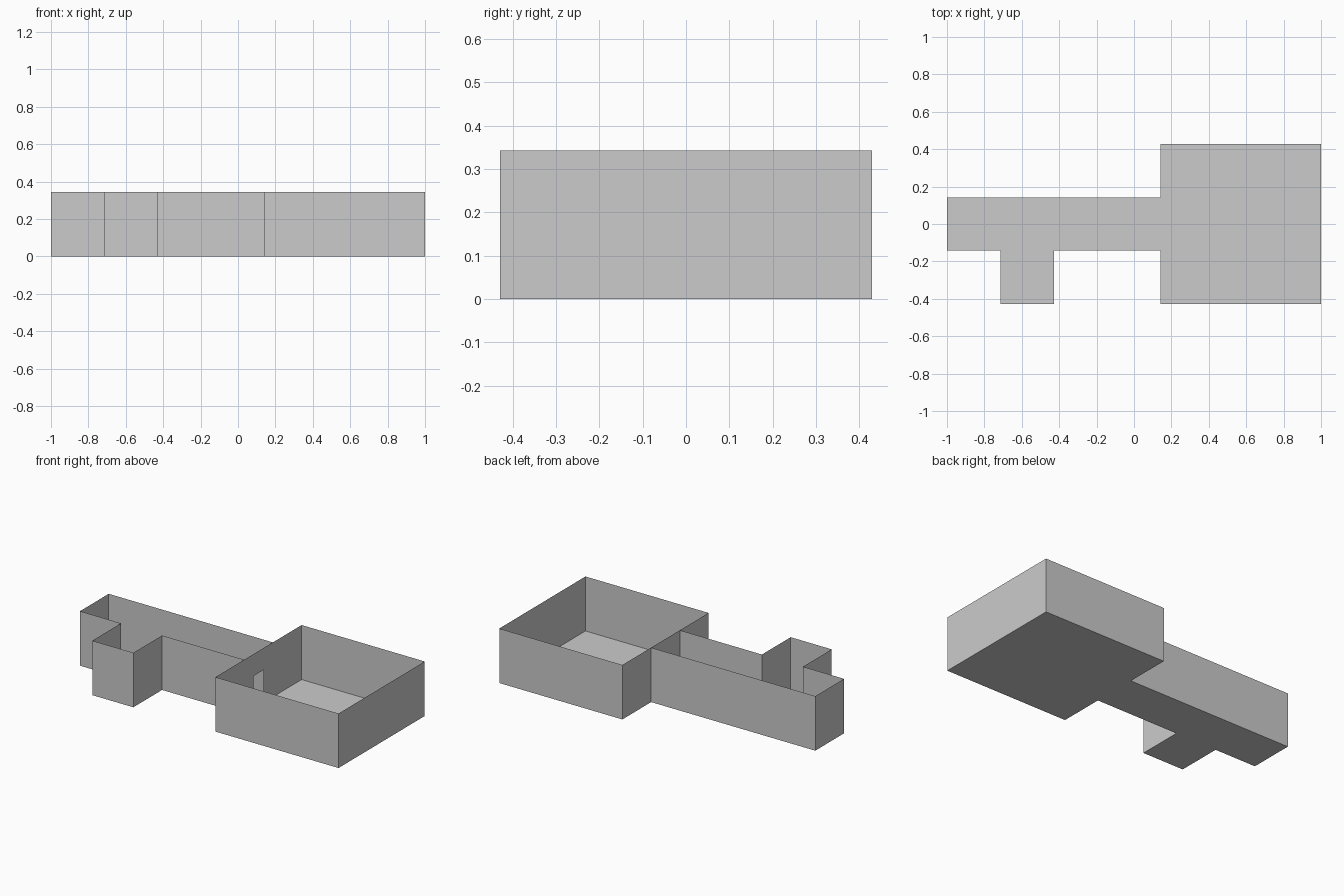
import bpy, bmesh

if "Cube" in bpy.data.objects:
    bpy.data.objects.remove(bpy.data.objects["Cube"])

U = 1 / 7            # one plan module
H = 2.4 * U          # wall height
DOOR_W, DOOR_H = 0.10, 0.205


def finish(name, bm):
    mesh = bpy.data.meshes.new(name)
    bm.to_mesh(mesh)
    bm.free()
    obj = bpy.data.objects.new(name, mesh)
    bpy.context.collection.objects.link(obj)
    return obj


def flat(name, points):
    """One flat polygon."""
    bm = bmesh.new()
    bm.faces.new([bm.verts.new(p) for p in points])
    return finish(name, bm)


def walls(name, path):
    """Thin walls raised along an open plan path."""
    bm = bmesh.new()
    low = [bm.verts.new((x * U, y * U, 0)) for x, y in path]
    high = [bm.verts.new((x * U, y * U, H)) for x, y in path]
    for i in range(len(path) - 1):
        bm.faces.new((low[i], low[i + 1], high[i + 1], high[i]))
    return finish(name, bm)


# Plan outlines in modules, open where they meet the doorway wall
room = [(1, -3), (7, -3), (7, 3), (1, 3)]
passage = [(1, 1), (-7, 1), (-7, -1), (-5, -1), (-5, -3),
           (-3, -3), (-3, -1), (1, -1)]

for name, path in (("room", room), ("passage", passage)):
    flat(name + "_floor", [(x * U, y * U, 0) for x, y in path])
    walls(name + "_walls", path)

# Shared wall with a small doorway down to the floor
d = DOOR_W / 2
profile = [(3 * U, 0), (3 * U, H), (-3 * U, H), (-3 * U, 0),
           (-d, 0), (-d, DOOR_H), (d, DOOR_H), (d, 0)]
flat("doorway_wall", [(U, y, z) for y, z in profile])
